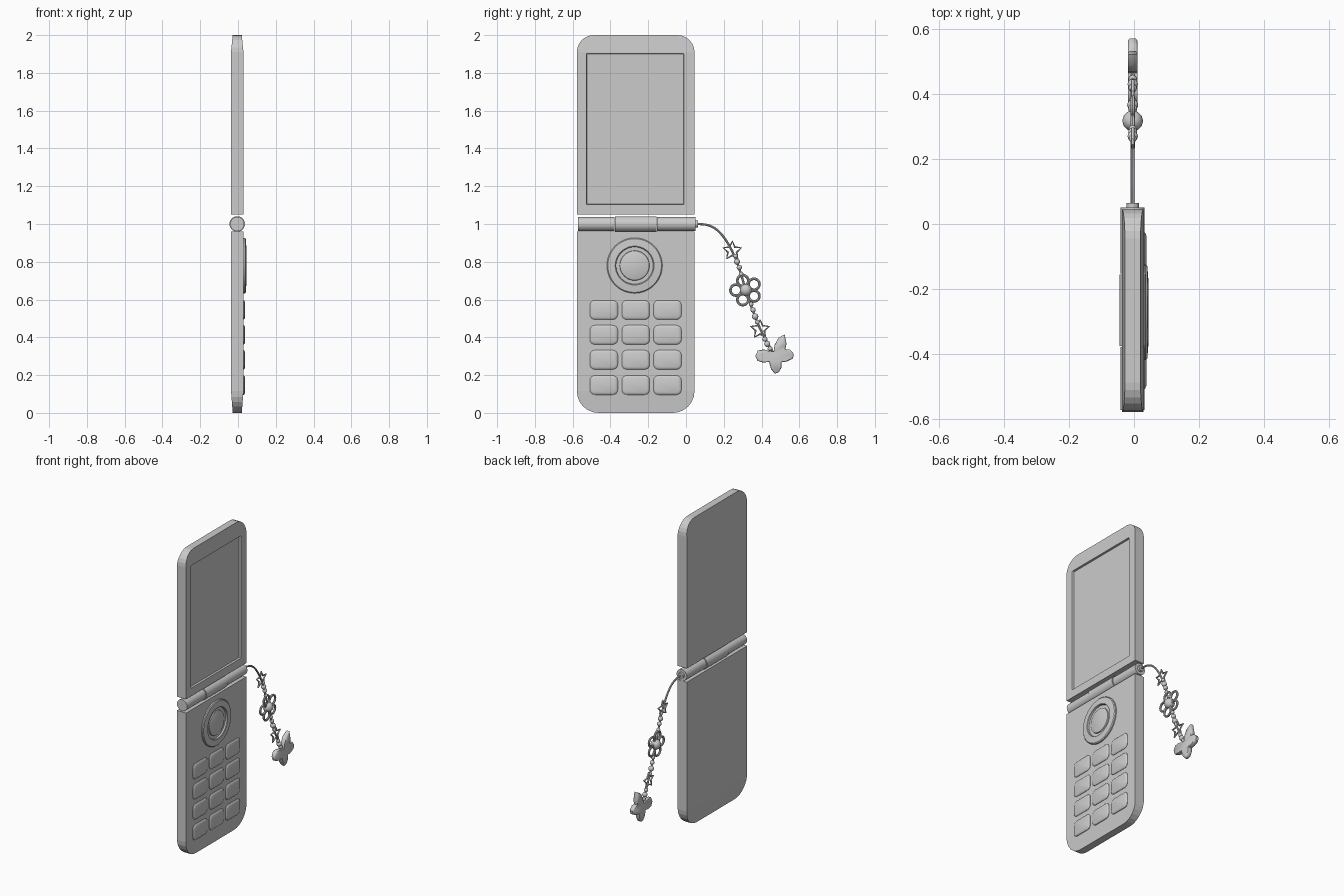
import bpy, bmesh
from math import pi, sin, cos, radians

if "Cube" in bpy.data.objects:
    bpy.data.objects.remove(bpy.data.objects["Cube"])

CX = -0.004          # mid-plane of the phone and strap
Y0, Y1 = -0.578, 0.045
BACK, FRONT = -0.037, 0.029


def finish(name, bm, smooth=None):
    bmesh.ops.recalc_face_normals(bm, faces=bm.faces[:])
    me = bpy.data.meshes.new(name)
    bm.to_mesh(me)
    bm.free()
    ob = bpy.data.objects.new(name, me)
    bpy.context.collection.objects.link(ob)
    if smooth:
        shade(ob, smooth)
    return ob


def select(ob):
    bpy.ops.object.select_all(action='DESELECT')
    ob.select_set(True)
    bpy.context.view_layer.objects.active = ob


def shade(ob, angle=35):
    select(ob)
    bpy.ops.object.shade_smooth_by_angle(angle=radians(angle))


def slab(name, base, end, r, taper=0.009):
    """Half of the shell: square at the hinge, rounded and thinner at the free end."""
    s = 1 if end > base else -1
    zc = end - s * r
    arc = [(Y0 + r - r * cos(i * pi / 12), zc + s * r * sin(i * pi / 12)) for i in range(7)]
    arc += [(Y1 - r + r * sin(i * pi / 12), zc + s * r * cos(i * pi / 12)) for i in range(7)]
    pts = [(Y0, base)] + arc + [(Y1, base)]
    bm = bmesh.new()
    rings = []
    for x, d in ((FRONT, -1), (BACK, 1)):
        ring = [bm.verts.new((x + d * taper * max(0, (z - zc) * s) / r, y, z)) for y, z in pts]
        bm.faces.new([ring[0], ring[1], ring[-2], ring[-1]])
        bm.faces.new(ring[1:-1])
        rings.append(ring)
    n = len(pts)
    for i in range(n):
        j = (i + 1) % n
        bm.faces.new([rings[0][i], rings[0][j], rings[1][j], rings[1][i]])
    return finish(name, bm)


def loft(name, rings, smooth=35):
    """Skin rings of equal length and cap both ends."""
    bm = bmesh.new()
    vs = [[bm.verts.new(p) for p in ring] for ring in rings]
    n = len(vs[0])
    for a, b in zip(vs, vs[1:]):
        for i in range(n):
            j = (i + 1) % n
            bm.faces.new([a[i], a[j], b[j], b[i]])
    bm.faces.new(vs[0])
    bm.faces.new(vs[-1])
    return finish(name, bm, smooth)


def rounded(cy, cz, w, h, r, x):
    out = []
    for k, (sy, sz) in enumerate(((1, 1), (-1, 1), (-1, -1), (1, -1))):
        for i in range(5):
            a = k * pi / 2 + i * pi / 8
            out.append((x, cy + sy * (w / 2 - r) + r * cos(a), cz + sz * (h / 2 - r) + r * sin(a)))
    return out


def circle(cy, cz, r, x, n=48):
    return [(x, cy + r * cos(2 * pi * i / n), cz + r * sin(2 * pi * i / n)) for i in range(n)]


def barrel(name, y0, y1, r):
    bpy.ops.mesh.primitive_cylinder_add(vertices=32, radius=r, depth=y1 - y0,
                                        location=(CX, (y0 + y1) / 2, 1.0), rotation=(pi / 2, 0, 0))
    bpy.context.object.name = name
    shade(bpy.context.object)


def bead(name, y, z, r):
    bpy.ops.mesh.primitive_uv_sphere_add(segments=12, ring_count=8, radius=r, location=(CX, y, z))
    bpy.context.object.name = name
    shade(bpy.context.object, 60)


def tube(name, pts, r, closed=False, kind='POLY'):
    cu = bpy.data.curves.new(name, 'CURVE')
    cu.dimensions = '3D'
    cu.bevel_depth, cu.bevel_resolution, cu.use_fill_caps = r, 2, True
    sp = cu.splines.new(kind)
    sp.points.add(len(pts) - 1)
    for p, (y, z) in zip(sp.points, pts):
        p.co = (CX, y, z, 1)
    sp.use_cyclic_u = closed
    if kind == 'NURBS':
        sp.order_u, sp.use_endpoint_u, sp.resolution_u = 4, True, 5
    ob = bpy.data.objects.new(name, cu)
    bpy.context.collection.objects.link(ob)
    select(ob)
    bpy.ops.object.convert(target='MESH')
    shade(bpy.context.object, 40)


# Shell halves
slab("lower_body", 0.96, 0.0, 0.115)
lid = slab("upper_body", 1.05, 2.0, 0.09)

# Recessed screen with sloped rim
cutter = loft("screen_cutter", [
    rounded(-0.269, 1.5025, 0.512, 0.795, 0.004, FRONT - 0.012),
    rounded(-0.269, 1.5025, 0.524, 0.807, 0.004, FRONT + 0.02)], None)
cutter.hide_render = True
mod = lid.modifiers.new("screen_recess", 'BOOLEAN')
mod.operation, mod.object, mod.solver = 'DIFFERENCE', cutter, 'EXACT'
select(lid)
bpy.ops.object.modifier_apply(modifier=mod.name)
bpy.data.objects.remove(cutter)

# Hinge
barrel("hinge_left", -0.572, -0.379, 0.037)
barrel("hinge_middle", -0.376, -0.156, 0.041)
barrel("hinge_right", -0.153, 0.05, 0.037)
barrel("strap_lug", 0.045, 0.064, 0.019)

# Round navigation pad with groove
NY, NZ = -0.272, 0.78
pad = ((0.147, 0.02), (0.147, 0.036), (0.142, 0.041), (0.103, 0.044), (0.100, 0.042),
       (0.098, 0.032), (0.079, 0.032), (0.077, 0.038), (0.073, 0.040))
loft("navigation_pad", [circle(NY, NZ, r, x) for r, x in pad])

# Keypad
for row, z in enumerate((0.545, 0.413, 0.281, 0.147)):
    for col, y in enumerate((-0.435, -0.266, -0.098)):
        loft(f"key_{row}_{col}", [rounded(y, z, 0.148 - 2 * d, 0.102 - 2 * d, 0.027 - d, x)
                                  for d, x in ((0, 0.02), (0, 0.031), (0.004, 0.035), (0.012, 0.038))])

# Strap cord
tube("strap_cord", [(0.06, 1.0), (0.11, 1.0), (0.16, 0.98), (0.21, 0.92), (0.25, 0.85), (0.285, 0.76),
                    (0.315, 0.65), (0.35, 0.55), (0.39, 0.445), (0.43, 0.37), (0.462, 0.32)], 0.006, kind='NURBS')

# Beads
beads = ((0.262, 0.83, 0.012), (0.270, 0.80, 0.016), (0.282, 0.77, 0.014), (0.292, 0.735, 0.012),
         (0.345, 0.575, 0.012), (0.355, 0.545, 0.014), (0.366, 0.51, 0.017), (0.378, 0.48, 0.012),
         (0.418, 0.39, 0.013), (0.430, 0.365, 0.016), (0.445, 0.34, 0.013))
for i, b in enumerate(beads):
    bead(f"bead_{i}", *b)

# Open star charms
for i, (cy, cz) in enumerate(((0.245, 0.858), (0.392, 0.442))):
    star = []
    for k in range(10):
        r = 0.024 if k % 2 else 0.05
        a = radians(18 + 36 * k)
        star.append((cy + r * cos(a), cz + r * sin(a)))
    tube(f"star_charm_{i}", star, 0.0055, closed=True)

# Flower charm: five open petals and a round centre
FY, FZ = 0.317, 0.65
for k in range(5):
    a = pi + k * 2 * pi / 5
    cy, cz = FY + 0.053 * cos(a), FZ + 0.053 * sin(a)
    tube(f"petal_{k}", [(cy + 0.029 * cos(t * pi / 10), cz + 0.029 * sin(t * pi / 10)) for t in range(20)],
         0.007, closed=True)
bead("flower_centre", FY, FZ, 0.032)

# Butterfly charm
wing = [(.522, .416), (.532, .365), (.526, .337), (.550, .335), (.571, .312), (.566, .288), (.535, .272),
        (.506, .268), (.506, .240), (.490, .214), (.470, .208), (.450, .232), (.440, .270), (.408, .266),
        (.378, .276), (.367, .302), (.380, .330), (.412, .336), (.442, .326), (.465, .326), (.468, .358), (.490, .398)]
my, mz = 0.468, 0.305
loft("butterfly_charm", [[(CX + dx, my + (y - my) * s, mz + (z - mz) * s) for y, z in wing]
                         for dx, s in ((-0.014, 0.94), (-0.009, 1), (0.009, 1), (0.014, 0.94))], 50)
